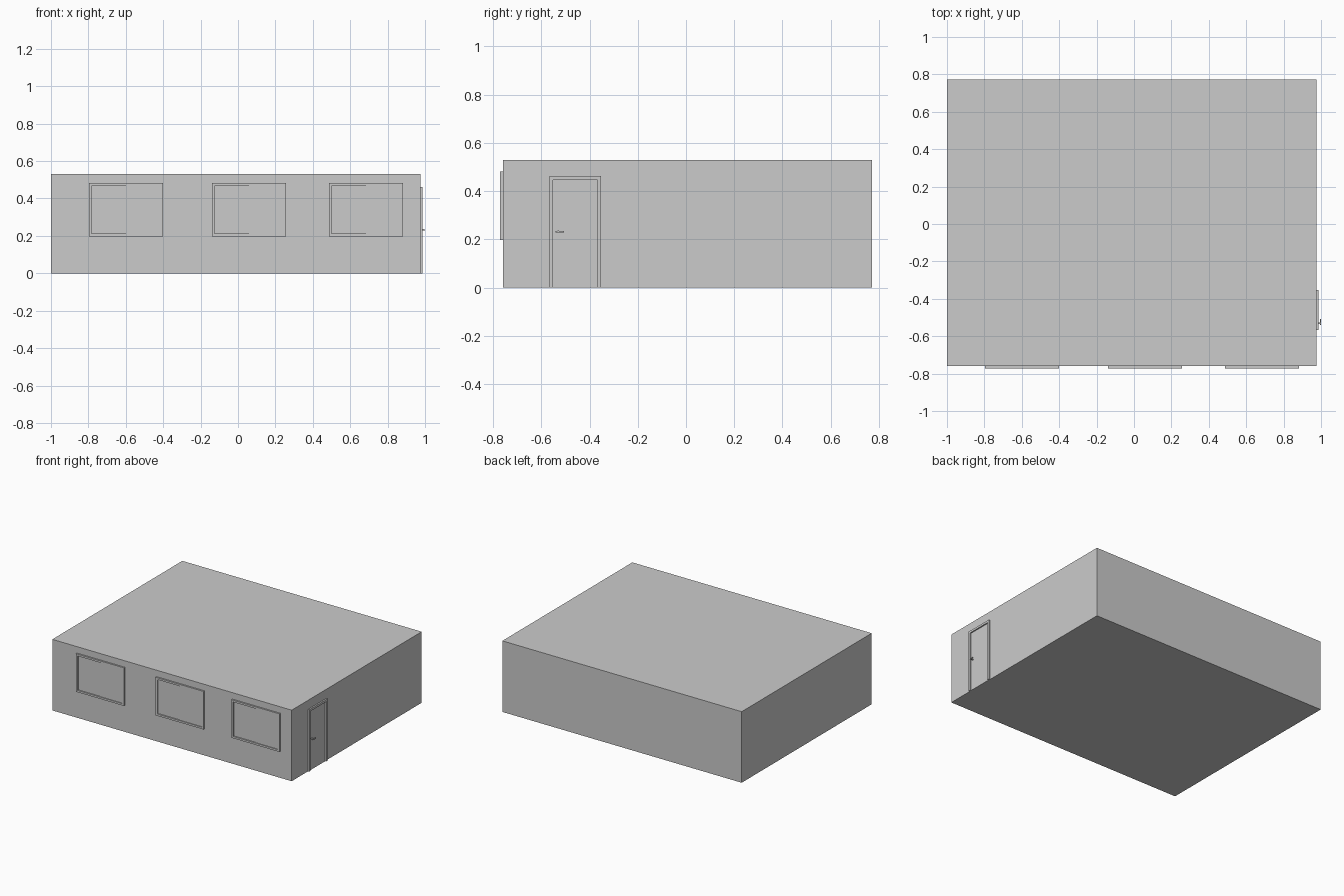
import bpy, bmesh
from mathutils import Vector, Matrix

if "Cube" in bpy.data.objects:
    bpy.data.objects.remove(bpy.data.objects["Cube"])

WALL_X, WALL_Y = 0.975, -0.76   # outer planes of the right and front walls


def boxes(name, spans):
    """One object made of axis-aligned boxes given as (min corner, max corner)."""
    bm = bmesh.new()
    for lo, hi in spans:
        lo, hi = Vector(lo), Vector(hi)
        m = Matrix.Translation((lo + hi) / 2) @ Matrix.Diagonal((*(hi - lo), 1))
        bmesh.ops.create_cube(bm, size=1, matrix=m)
    me = bpy.data.meshes.new(name)
    bm.to_mesh(me)
    bm.free()
    ob = bpy.data.objects.new(name, me)
    bpy.context.collection.objects.link(ob)
    return ob


# building shell
boxes("building", [((-1, WALL_Y, 0), (WALL_X, 0.772, 0.53))])


def window(name, x0, x1, z0=0.198, z1=0.482, t=0.014):
    front, back = -0.772, WALL_Y + 0.004
    xm = (x0 + x1) / 2
    # surrounding frame
    boxes(name + "_frame", [
        ((x0, front, z0), (x0 + t, back, z1)),
        ((x1 - t, front, z0), (x1, back, z1)),
        ((x0 + t, front, z0), (x1 - t, back, z0 + t)),
        ((x0 + t, front, z1 - t), (x1 - t, back, z1)),
    ])
    # sliding sashes, the right one in front of the left
    boxes(name + "_left_sash",
          [((x0 + t, WALL_Y - 0.002, z0 + t), (xm, back, z1 - t))])
    boxes(name + "_right_sash",
          [((xm, WALL_Y - 0.006, z0 + t), (x1 - t, back, z1 - t))])


for i, x in enumerate((-0.797, -0.139, 0.486)):
    window(f"window_{i + 1}", x, x + 0.396)

# door frame and leaf
y0, y1, top, t = -0.567, -0.352, 0.462, 0.016
inn, out = WALL_X - 0.004, 0.986
boxes("door_frame", [
    ((inn, y0, 0), (out, y0 + t, top)),
    ((inn, y1 - t, 0), (out, y1, top)),
    ((inn, y0 + t, top - t), (out, y1 - t, top)),
])
boxes("door_leaf", [((inn, y0 + t, 0), (WALL_X + 0.002, y1 - t, top - t))])

# door handle: spindle and lever
boxes("door_handle", [
    ((WALL_X, -0.534, 0.228), (0.995, -0.526, 0.236)),
    ((0.994, -0.541, 0.229), (1.0, -0.507, 0.235)),
])
